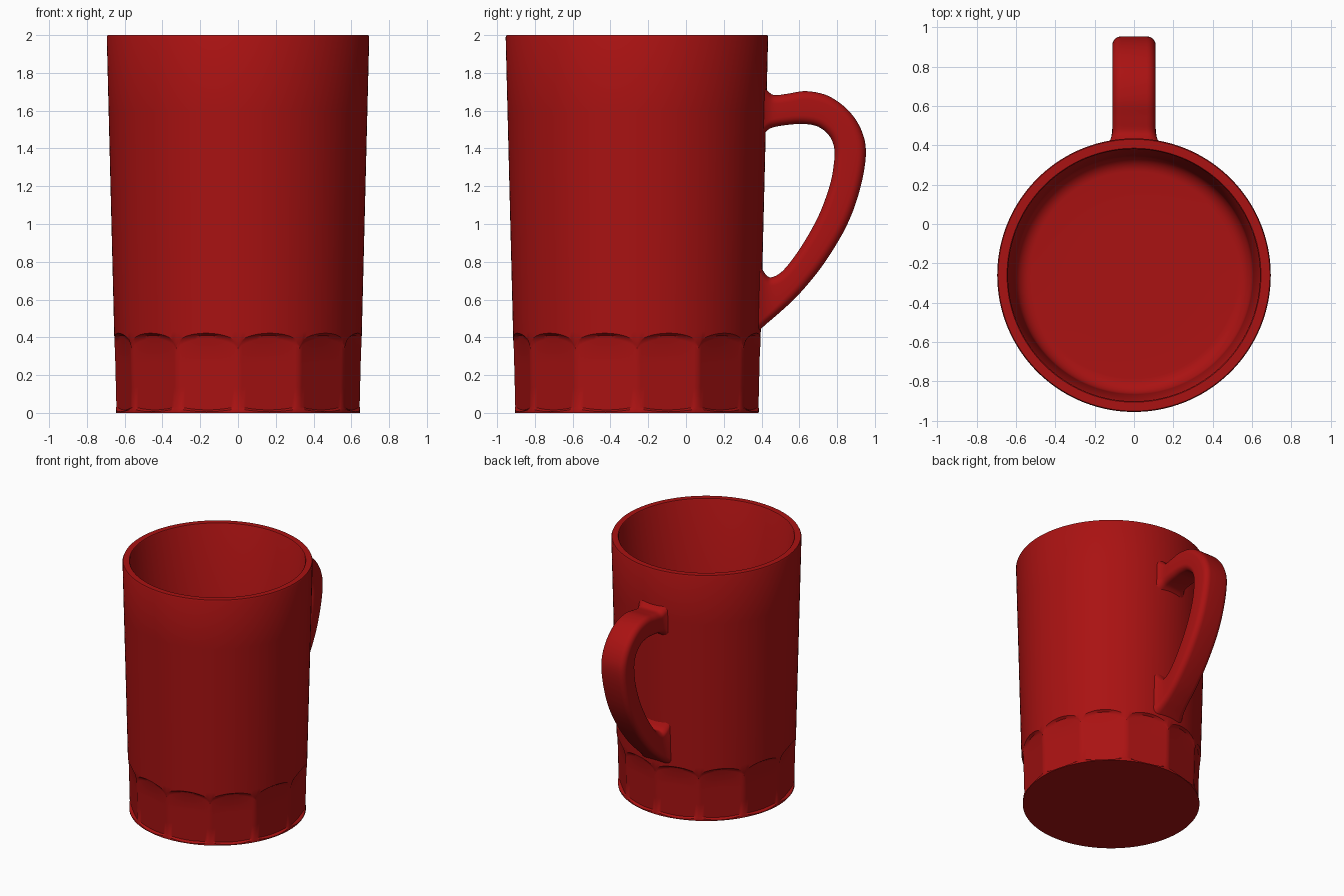
import bpy
import bmesh
from math import cos, sin, pi, sqrt, radians
from mathutils import Vector

cube = bpy.data.objects.get("Cube")
if cube:
    bpy.data.objects.remove(cube)

CENTER_Y = -0.26
FLUTES = 12
STEPS = 16                      # segments per flute
SEGS = FLUTES * STEPS

red = bpy.data.materials.new("glazed red")
red.use_nodes = True
color = (0.4, 0.006, 0.006, 1)
red.diffuse_color = color
red.node_tree.nodes["Principled BSDF"].inputs["Base Color"].default_value = color


def outer_radius(z):
    return 0.645 + 0.025 * z


def skin(name, rings, angle):
    """Join closed rings of equal length into one capped solid."""
    bm = bmesh.new()
    loops = [[bm.verts.new(p) for p in ring] for ring in rings]
    for a, b in zip(loops, loops[1:]):
        for i in range(len(a)):
            j = (i + 1) % len(a)
            bm.faces.new((a[i], a[j], b[j], b[i]))
    bm.faces.new(loops[0])
    bm.faces.new(loops[-1])
    bmesh.ops.recalc_face_normals(bm, faces=bm.faces)
    mesh = bpy.data.meshes.new(name)
    bm.to_mesh(mesh)
    bm.free()
    obj = bpy.data.objects.new(name, mesh)
    bpy.context.collection.objects.link(obj)
    mesh.materials.append(red)
    bpy.ops.object.select_all(action='DESELECT')
    obj.select_set(True)
    bpy.context.view_layer.objects.active = obj
    bpy.ops.object.shade_smooth_by_angle(angle=radians(angle))
    return obj


def lathe_ring(shape):
    """Ring whose radius and height depend on the place across a flute (-1 to 1)."""
    ring = []
    for i in range(SEGS):
        u = 2 * (i % STEPS) / STEPS - 1
        r, z = shape(u)
        a = 2 * pi * i / SEGS
        ring.append((r * cos(a), CENTER_Y + r * sin(a), z))
    return ring


def plain(r, z):
    return lathe_ring(lambda u: (r, z))


# Scalloped flutes around the foot
def arch(u):
    return 0.355 + 0.067 * sqrt(1 - u * u)


def foot(u):
    return 0.006 + 0.018 * u * u


def flute(height, cut):
    def shape(u):
        z = height(u)
        full = outer_radius(z)
        flat = (full - 0.002) * cos(pi / FLUTES) / cos(u * pi / FLUTES)
        return full + (flat - full) * cut, z
    return lathe_ring(shape)


rings = [plain(0.645, 0), flute(foot, 0), flute(lambda u: foot(u) + 0.01, 1)]
rings += [flute(lambda u, t=t: foot(u) + 0.01 + (arch(u) - foot(u) - 0.04) * t, 1)
          for t in (0.33, 0.66, 1)]
rings += [flute(lambda u: arch(u) - 0.012, 0.75), flute(arch, 0)]

# Tapered outer wall, rim and hollow inside
rings += [plain(outer_radius(z), z) for z in (0.43, 0.8, 1.2, 1.6, 1.99)]
rings += [plain(0.69, 2), plain(0.645, 2), plain(0.64, 1.993), plain(0.605, 0.22)]
for k in range(1, 9):
    a = k * pi / 16
    rings.append(plain(0.525 + 0.08 * cos(a), 0.2 - 0.08 * sin(a)))
rings.append(plain(0.3, 0.12))
skin("mug_body", rings, 35)

# Handle stations: outer y, outer z, inner y, inner z, half width
stations = [
    (.40, 1.74, .40, 1.46, .135), (.435, 1.702, .43, 1.495, .118),
    (.47, 1.682, .465, 1.513, .11), (.54, 1.69, .54, 1.525, .11),
    (.64, 1.703, .62, 1.53, .11), (.76, 1.675, .70, 1.515, .11),
    (.87, 1.59, .76, 1.465, .11), (.935, 1.48, .785, 1.40, .11),
    (.952, 1.36, .783, 1.32, .11), (.92, 1.18, .76, 1.2, .11),
    (.85, .99, .70, 1.04, .11), (.73, .79, .61, .88, .11),
    (.60, .63, .52, .76, .11), (.50, .535, .46, .72, .11),
    (.43, .475, .425, .73, .118), (.38, .43, .38, .80, .135),
]


def spline(points, steps):
    """Smooth curve through every station."""
    p = [Vector(q) for q in points]
    p = [2 * p[0] - p[1]] + p + [2 * p[-1] - p[-2]]
    out = []
    for a, b, c, d in zip(p, p[1:], p[2:], p[3:]):
        for k in range(steps):
            t = k / steps
            out.append(b + (c - a) * (t / 2) + (2 * a - 5 * b + 4 * c - d) * (t * t / 2)
                       + (3 * b - a - 3 * c + d) * (t ** 3 / 2))
    return out + [p[-2]]


def rounded_section(s):
    """Rounded rectangle spanning the inner and outer handle edges."""
    outer, inner = Vector((0, s[0], s[1])), Vector((0, s[2], s[3]))
    mid, across = (outer + inner) / 2, (outer - inner) / 2
    thick, width, corner = across.length, s[4], 0.045
    across.normalize()
    ring = []
    for q, (sx, sy) in enumerate(((1, 1), (-1, 1), (-1, -1), (1, -1))):
        for k in range(7):
            a = (q + k / 6) * pi / 2
            x = sx * (width - corner) + corner * cos(a)
            y = sy * (thick - corner) + corner * sin(a)
            ring.append(mid + across * y + Vector((x, 0, 0)))
    return ring


skin("handle", [rounded_section(s) for s in spline(stations, 5)], 50)
